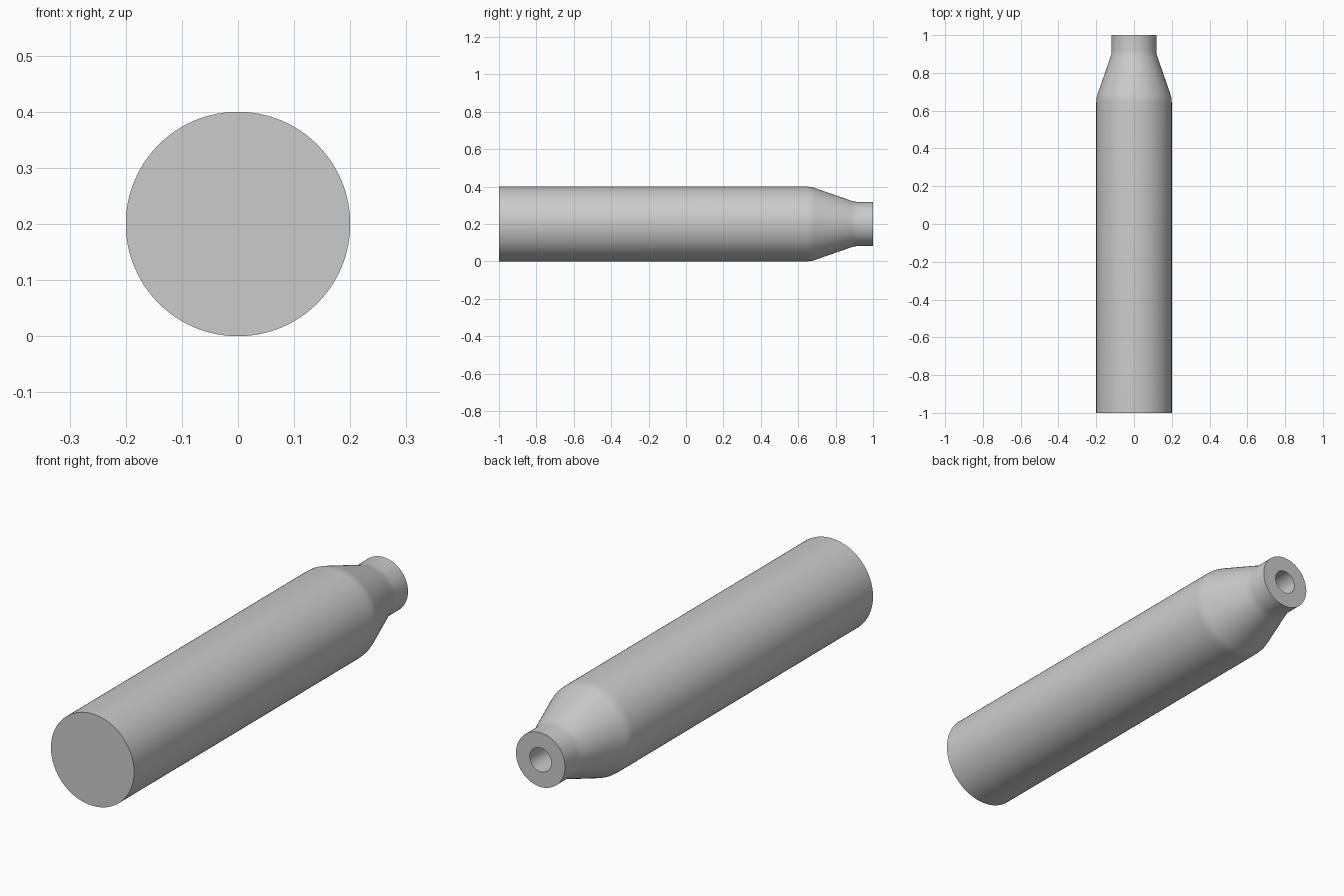
import bpy
import bmesh
from math import cos, sin, tau

cube = bpy.data.objects.get("Cube")
if cube:
    bpy.data.objects.remove(cube, do_unlink=True)

SEGMENTS = 96
AXIS_HEIGHT = 0.2

# Half section as (radius, y): base, body, softened shoulder, neck, rim, blind bore
PROFILE = [
    (0.2, -1), (0.2, 0.645), (0.198, 0.67), (0.192, 0.69),
    (0.126, 0.88), (0.12, 0.9), (0.118, 0.915), (0.118, 1),
    (0.052, 1), (0.052, 0.5),
]


def lathe(name, profile, material):
    """Spin the section about the lengthwise axis and cap both ends."""
    bm = bmesh.new()
    rings = []
    for radius, y in profile:
        angles = [tau * i / SEGMENTS for i in range(SEGMENTS)]
        rings.append([bm.verts.new((radius * cos(a), y, AXIS_HEIGHT + radius * sin(a)))
                      for a in angles])
    for near, far in zip(rings, rings[1:]):
        for i in range(SEGMENTS):
            j = (i + 1) % SEGMENTS
            bm.faces.new((near[i], near[j], far[j], far[i]))
    bm.faces.new(rings[0])
    bm.faces.new(rings[-1])
    bmesh.ops.recalc_face_normals(bm, faces=bm.faces)
    mesh = bpy.data.meshes.new(name)
    bm.to_mesh(mesh)
    bm.free()
    mesh.materials.append(material)
    obj = bpy.data.objects.new(name, mesh)
    bpy.context.collection.objects.link(obj)
    return obj


# Single plain grey
grey = bpy.data.materials.new("plain_grey")
grey.use_nodes = True
colour = (0.6, 0.6, 0.6, 1)
grey.diffuse_color = colour
grey.node_tree.nodes["Principled BSDF"].inputs["Base Color"].default_value = colour

# Necked casing with smooth walls and crisp end edges
casing = lathe("necked_casing", PROFILE, grey)
bpy.ops.object.select_all(action="DESELECT")
casing.select_set(True)
bpy.context.view_layer.objects.active = casing
bpy.ops.object.shade_smooth_by_angle(angle=0.6)
